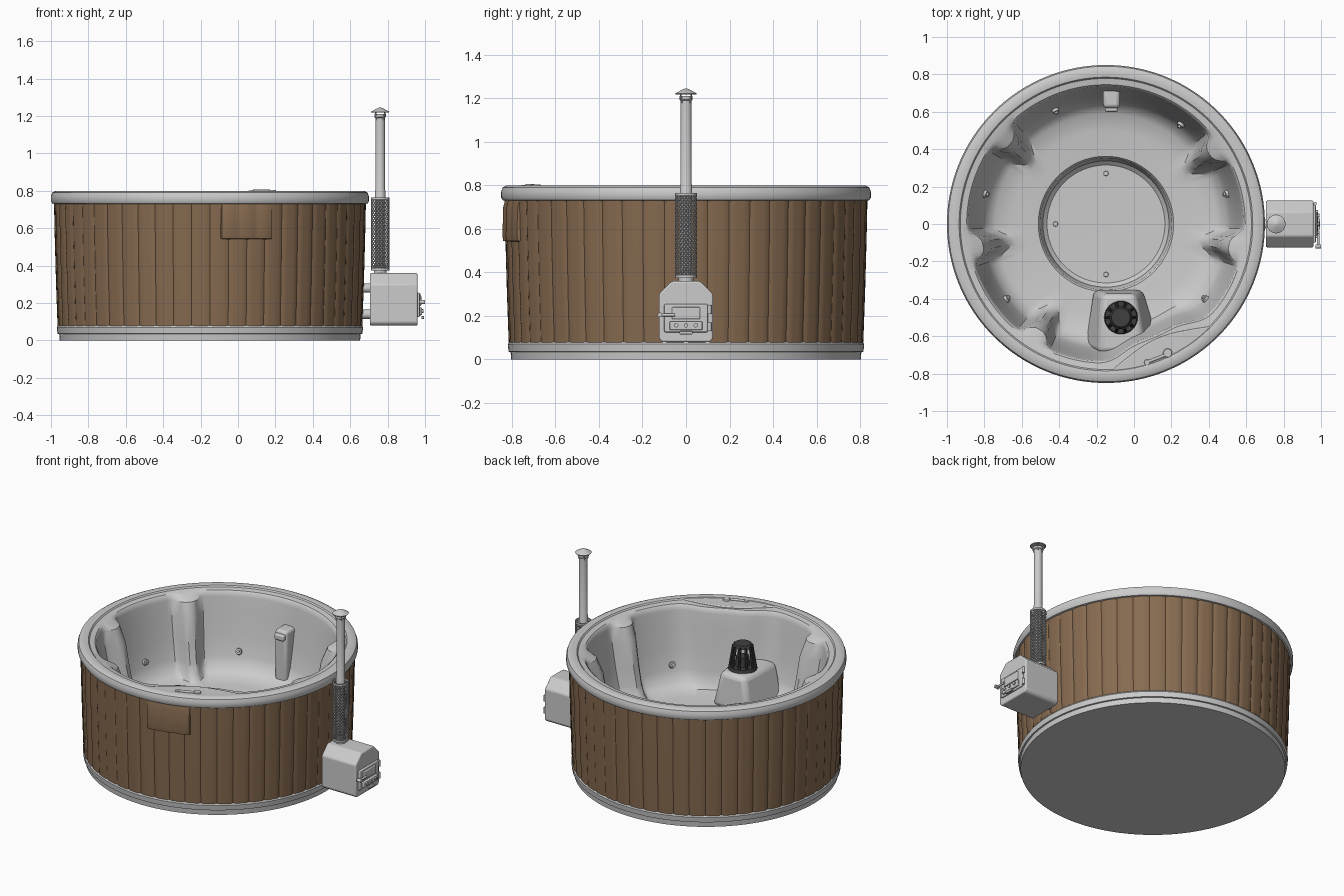
import bpy, bmesh
from math import sin, cos, pi, radians, degrees, exp
from mathutils import Vector

if "Cube" in bpy.data.objects:
    bpy.data.objects.remove(bpy.data.objects["Cube"])

C = Vector((-0.15, 0, 0))      # tub centre
P = Vector((0.76, 0, 0))       # chimney axis


def material(name, rgb):
    m = bpy.data.materials.new(name)
    m.diffuse_color = (*rgb, 1)
    m.use_nodes = True
    m.node_tree.nodes["Principled BSDF"].inputs["Base Color"].default_value = m.diffuse_color
    return m


WOOD = material("wood", (0.24, 0.145, 0.08))
DARK = material("dark_plastic", (0.05, 0.05, 0.05))


def finish(name, bm, mat=None, smooth=35, bevel=0):
    bmesh.ops.recalc_face_normals(bm, faces=bm.faces)
    me = bpy.data.meshes.new(name)
    bm.to_mesh(me)
    bm.free()
    ob = bpy.data.objects.new(name, me)
    bpy.context.collection.objects.link(ob)
    if mat:
        me.materials.append(mat)
    if smooth:
        me.shade_smooth()
        me.set_sharp_from_angle(angle=radians(smooth))
    if bevel:
        b = ob.modifiers.new("bevel", 'BEVEL')
        b.width, b.segments = bevel, 3
    return ob


def revolve(name, pts, c, segs=96, shift=None, mat=None, smooth=35):
    """Lathe (r, z) points; shift(row, degrees) offsets the radius."""
    bm = bmesh.new()
    rows = []
    for j, (r, z) in enumerate(pts):
        if r == 0:
            rows.append([bm.verts.new((c.x, c.y, z))] * segs)
            continue
        row = []
        for i in range(segs):
            a = 2 * pi * i / segs
            rr = r + (shift(j, degrees(a)) if shift else 0)
            row.append(bm.verts.new((c.x + rr * cos(a), c.y + rr * sin(a), z)))
        rows.append(row)
    for a, b in zip(rows, rows[1:]):
        for i in range(segs):
            k = (i + 1) % segs
            f = list(dict.fromkeys((a[i], a[k], b[k], b[i])))
            bm.faces.new(f)
    return finish(name, bm, mat, smooth)


def box(name, lo, hi, bevel=0.004, mat=None, rot=0):
    bm = bmesh.new()
    bmesh.ops.create_cube(bm, size=1)
    lo, hi = Vector(lo), Vector(hi)
    bmesh.ops.scale(bm, vec=hi - lo, verts=bm.verts)
    ob = finish(name, bm, mat, 35, bevel)
    ob.location = (lo + hi) / 2
    ob.rotation_euler.z = rot
    return ob


def rod(name, a, b, r1, r2=None, segs=16, mat=None):
    a, b = Vector(a), Vector(b)
    bm = bmesh.new()
    bmesh.ops.create_cone(bm, cap_ends=True, segments=segs, radius1=r1,
                          radius2=r1 if r2 is None else r2, depth=(b - a).length)
    ob = finish(name, bm, mat)
    ob.location = (a + b) / 2
    ob.rotation_euler = (b - a).to_track_quat('Z', 'Y').to_euler()
    return ob


def polar(r, deg, z):
    return C + Vector((r * cos(radians(deg)), r * sin(radians(deg)), z))


def near(a, b):
    return abs((a - b + 180) % 360 - 180)


# Liner: rolled rim, ribbed seat backs, bench and footwell
rim = [(0.825, 0.728), (0.843, 0.732), (0.85, 0.745), (0.85, 0.77), (0.843, 0.79),
       (0.825, 0.799), (0.80, 0.80), (0.785, 0.798), (0.778, 0.79)]
well = [(0.745, 0.785), (0.735, 0.775), (0.73, 0.75), (0.715, 0.65), (0.69, 0.5),
        (0.665, 0.38), (0.64, 0.315), (0.59, 0.28), (0.5, 0.268), (0.42, 0.262),
        (0.362, 0.257), (0.352, 0.245), (0.337, 0.115), (0.315, 0.095), (0, 0.088)]
RIB = [0, 0.2, 0.7, 1, 1, 1, 1, 0.8, 0.1]
COUNTER = [1, 1, 1, 0.95, 0.85, 0.75, 0.6, 0.3, 0]


def liner_shift(j, deg):
    k = j - len(rim)
    if not 0 <= k < len(RIB):
        return 0
    rib = max(exp(-(near(deg, a) / 5.5) ** 4) for a in (34, -10, 140, 190, 238))
    top = exp(-(near(deg, -66) / 19) ** 4)
    return -0.09 * RIB[k] * rib - 0.085 * COUNTER[k] * top


revolve("tub_liner", rim + well, C, 180, liner_shift)

# Plank cladding with narrow grooves
planks = 52
revolve("wood_cladding", [(0.815, 0.078), (0.823, 0.30), (0.83, 0.55), (0.834, 0.735)], C,
        planks * 6, lambda j, d: -0.006 if round(d * planks * 6 / 360) % 6 == 0 else 0,
        WOOD, 25)

# Base ring and underside
revolve("base_ring", [(0, 0), (0.803, 0), (0.806, 0.034), (0.815, 0.036), (0.819, 0.07),
                      (0.812, 0.08), (0.79, 0.08)], C, 128)

# Scalloped wooden access cover below the counter
bm = bmesh.new()
grid = []
for z, d in ((0.54, -0.01), (0.545, 0.012), (0.57, 0.016), (0.70, 0.012), (0.73, 0.004)):
    row = []
    for i in range(25):
        t = i / 24
        r = 0.827 + d + 0.006 * abs(sin(3 * pi * t)) - (0.025 if i in (0, 24) else 0)
        row.append(bm.verts.new(polar(r, 273.5 + 20.5 * t, z)))
    grid.append(row)
for a, b in zip(grid, grid[1:]):
    for i in range(24):
        bm.faces.new((a[i], a[i + 1], b[i + 1], b[i]))
finish("access_cover", bm, WOOD)

# Control counter on the rim with its knobs
bm = bmesh.new()
outline = [polar(0.815, 270 + 48 * i / 16, 0.78) for i in range(17)]
outline += [polar(0.815 - 0.145 * sin(pi * i / 16) ** 0.8, 318 - 48 * i / 16, 0.78)
            for i in range(1, 16)]
f = bm.faces.new([bm.verts.new(p) for p in outline])
top = bmesh.ops.extrude_face_region(bm, geom=[f])
bmesh.ops.translate(bm, vec=(0, 0, 0.015),
                    verts=[v for v in top["geom"] if isinstance(v, bmesh.types.BMVert)])
finish("control_counter", bm, bevel=0.006)
rod("control_knob", (0.18, -0.69, 0.785), (0.18, -0.69, 0.803), 0.028, 0.022)
rod("air_valve", (0.07, -0.74, 0.785), (0.07, -0.74, 0.802), 0.018, 0.014)
rod("valve_bar", (0.08, -0.735, 0.798), (0.17, -0.70, 0.798), 0.008)

# Filter pedestal
bm = bmesh.new()
foot = [(-0.22, -0.35), (0.05, -0.35), (0.15, -0.66), (-0.27, -0.66)]
head = [(-0.17, -0.375), (0.01, -0.375), (0.06, -0.69), (-0.19, -0.69)]
lower = [bm.verts.new((x, y, 0.25)) for x, y in foot]
upper = [bm.verts.new((x, y, 0.48)) for x, y in head]
bm.faces.new(upper)
bm.faces.new(lower)
for i in range(4):
    k = (i + 1) % 4
    bm.faces.new((lower[i], lower[k], upper[k], upper[i]))
finish("filter_pedestal", bm, bevel=0.03)

# Dark filter cage
F = Vector((-0.07, -0.5, 0))
rod("filter_base", F + Vector((0, 0, 0.475)), F + Vector((0, 0, 0.50)), 0.09, 0.085, 32, DARK)
rod("filter_core", F + Vector((0, 0, 0.50)), F + Vector((0, 0, 0.56)), 0.045, 0.04, 24, DARK)
rod("filter_cap", F + Vector((0, 0, 0.625)), F + Vector((0, 0, 0.645)), 0.062, 0.05, 32, DARK)
for i in range(10):
    d = Vector((cos(pi * i / 5), sin(pi * i / 5), 0))
    rod("filter_bar", F + d * 0.078 + Vector((0, 0, 0.49)), F + d * 0.055 + Vector((0, 0, 0.635)),
        0.009, segs=8, mat=DARK)

# Rear water spout pillar
box("spout_pillar", (-0.165, 0.62, 0.26), (-0.075, 0.75, 0.63), 0.02)
box("spout_lip", (-0.155, 0.60, 0.57), (-0.085, 0.65, 0.61), 0.01)

# Wall jets and footwell drains
for a in (53, 14, 114, 166, 217, -37):
    rod("wall_jet", polar(0.69, a, 0.405), polar(0.655, a, 0.42), 0.024, 0.018)
    rod("jet_nozzle", polar(0.66, a, 0.418), polar(0.645, a, 0.424), 0.009)
for a in (90, 180, 270):
    rod("floor_drain", polar(0.27, a, 0.085), polar(0.27, a, 0.1), 0.016, 0.012)

# Stove body: chamfered section extruded along x
bm = bmesh.new()
half = [(0.11, 0.08), (0.125, 0.095), (0.125, 0.30), (0.065, 0.36)]
section = half + [(-y, z) for y, z in reversed(half)]
f = bm.faces.new([bm.verts.new((0.705, y, z)) for y, z in section])
ext = bmesh.ops.extrude_face_region(bm, geom=[f])
bmesh.ops.translate(bm, vec=(0.255, 0, 0),
                    verts=[v for v in ext["geom"] if isinstance(v, bmesh.types.BMVert)])
finish("stove_body", bm, bevel=0.008)
for z in (0.14, 0.28):
    rod("water_pipe", (0.62, 0, z), (0.72, 0, z), 0.025)

# Stove door, ash vent, hinges and latch
box("stove_door", (0.955, -0.10, 0.125), (0.972, 0.10, 0.255), 0.006)
box("door_panel", (0.965, -0.065, 0.185), (0.98, 0.065, 0.24), 0.005)
box("ash_vent", (0.965, -0.075, 0.135), (0.985, 0.075, 0.175), 0.005)
box("vent_pull", (0.98, -0.03, 0.115), (0.995, 0.03, 0.13), 0.004)
for y in (-0.045, 0, 0.045):
    rod("vent_knob", (0.98, y, 0.157), (0.993, y, 0.157), 0.01)
for z in (0.15, 0.23):
    rod("door_hinge", (0.968, 0.108, z - 0.02), (0.968, 0.108, z + 0.02), 0.009)
rod("latch_bar", (0.985, -0.125, 0.205), (0.985, -0.05, 0.205), 0.007)
rod("latch_knob", (0.97, -0.12, 0.205), (1.0, -0.12, 0.205), 0.011)

# Chimney pipe with collars and a conical rain cap
revolve("chimney_pipe", [(0.034, 0.35), (0.034, 0.40), (0.028, 0.405), (0.028, 0.80),
                         (0.026, 0.805), (0.026, 1.19), (0.031, 1.195), (0.031, 1.21),
                         (0.024, 1.21), (0.024, 1.10), (0, 1.10)], P, 32)
revolve("chimney_cap", [(0, 1.222), (0.047, 1.218), (0.05, 1.222), (0.012, 1.243), (0, 1.246)],
        P, 24)
for i in range(4):
    d = Vector((cos(pi * i / 2 + pi / 4), sin(pi * i / 2 + pi / 4), 0))
    rod("cap_strut", P + d * 0.026 + Vector((0, 0, 1.18)), P + d * 0.036 + Vector((0, 0, 1.224)),
        0.004, segs=6)

# Perforated heat shield: diamond lattice tube with end bands
bm = bmesh.new()
n, rows, z0, z1 = 18, 38, 0.375, 0.765
lat = [[bm.verts.new((P.x + 0.047 * cos(2 * pi * (i + j % 2 / 2) / n),
                      0.047 * sin(2 * pi * (i + j % 2 / 2) / n),
                      z0 + (z1 - z0) * j / rows)) for i in range(n)] for j in range(rows + 1)]
for j in range(rows - 1):
    for i in range(n):
        k = (i + 1) % n if j % 2 else (i - 1) % n
        s = [lat[j + 1][i], lat[j + 1][k]]
        bm.faces.new((lat[j][i], s[0], lat[j + 2][i], s[1]))
shield = finish("heat_shield", bm, smooth=0)
w = shield.modifiers.new("lattice", 'WIREFRAME')
w.thickness = 0.006
for z in (z0, z1 - 0.012):
    revolve("shield_band", [(0.044, z), (0.05, z), (0.05, z + 0.012), (0.044, z + 0.012),
                            (0.044, z)], P, 32)
